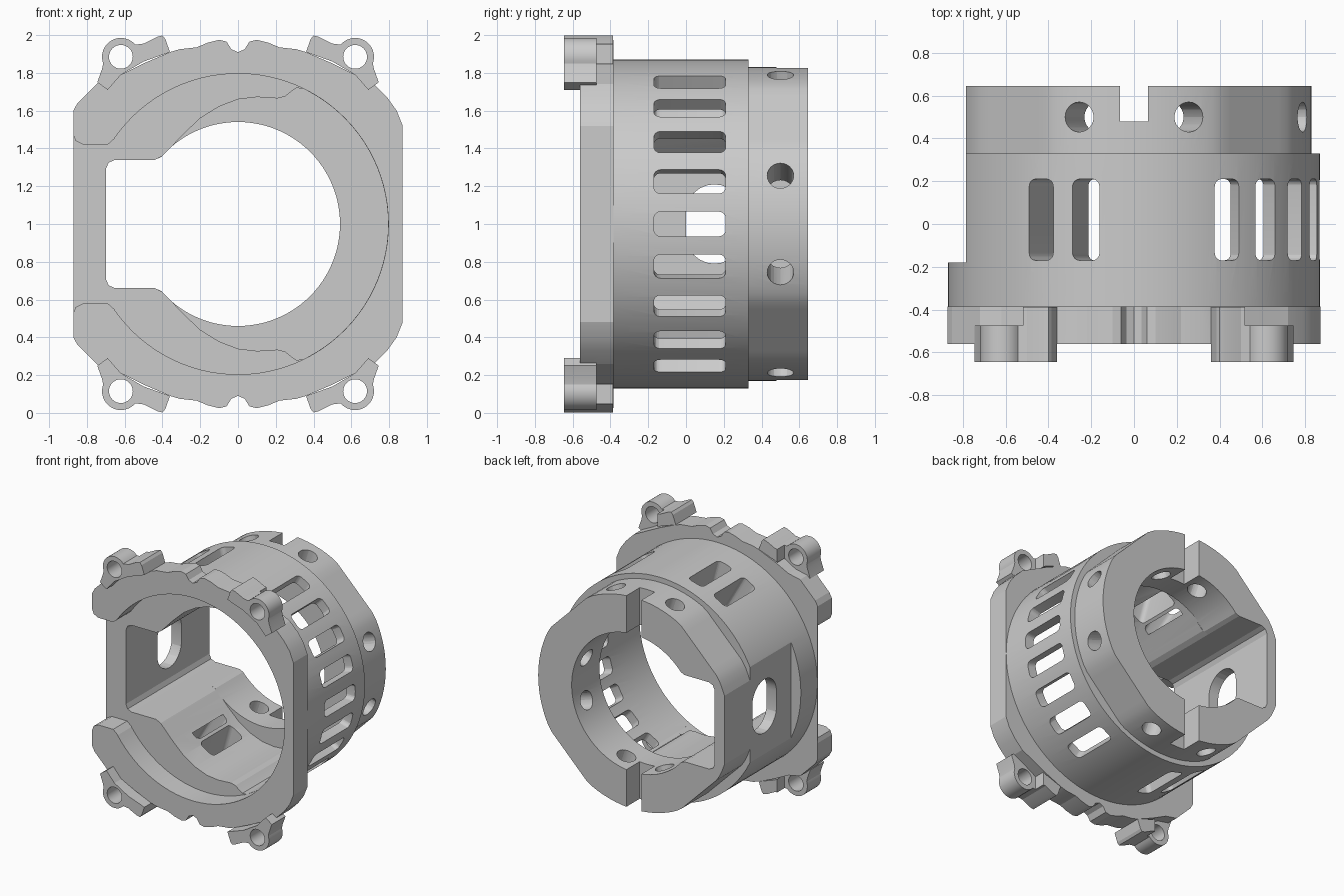
import bpy, bmesh
from math import sin, cos, radians, sqrt, pi
from mathutils import Matrix, Vector

if "Cube" in bpy.data.objects:
    bpy.data.objects.remove(bpy.data.objects["Cube"])

UP = Matrix.Translation((0, 0, 1))          # the ring axis runs along y at z = 1
SIDE = Matrix(((0, 1, 0, 0), (1, 0, 0, 0), (0, 0, 1, 0), (0, 0, 0, 1)))


def arc(r, a0, a1, n, cx=0, cz=0):
    return [(cx + r * cos(radians(a0 + (a1 - a0) * i / n)),
             cz + r * sin(radians(a0 + (a1 - a0) * i / n))) for i in range(n + 1)]


def circle(r, n=96, cx=0, cz=0):
    return arc(r, 0, 360, n, cx, cz)[:-1]


def flip(pts):
    return [(x, -z) for x, z in reversed(pts)]


def rounded(w, h, r, cx=0):
    out = []
    for i, (sx, sz) in enumerate(((1, 1), (-1, 1), (-1, -1), (1, -1))):
        out += arc(r, 90 * i, 90 * i + 90, 6, cx + sx * (w / 2 - r), sz * (h / 2 - r))
    keep = []
    for p in out:                            # drop doubled points on full-round ends
        if not any(abs(p[0] - q[0]) + abs(p[1] - q[1]) < 1e-5 for q in keep):
            keep.append(p)
    return keep


def solid(name, *parts):
    """Each part is (outline, start depth, end depth, matrix)."""
    bm = bmesh.new()
    for pts, d0, d1, m in parts:
        a = [bm.verts.new(m @ Vector((x, d0, z))) for x, z in pts]
        b = [bm.verts.new(m @ Vector((x, d1, z))) for x, z in pts]
        bm.faces.new(a)
        bm.faces.new(b[::-1])
        for i in range(len(a)):
            j = (i + 1) % len(a)
            bm.faces.new((a[j], a[i], b[i], b[j]))
    bmesh.ops.recalc_face_normals(bm, faces=bm.faces)
    me = bpy.data.meshes.new(name)
    bm.to_mesh(me)
    bm.free()
    ob = bpy.data.objects.new(name, me)
    bpy.context.collection.objects.link(ob)
    return ob


def combine(ob, other, op='DIFFERENCE'):
    mod = ob.modifiers.new('bool', 'BOOLEAN')
    mod.operation, mod.solver, mod.object = op, 'EXACT', other
    bpy.context.view_layer.objects.active = ob
    bpy.ops.object.modifier_apply(modifier=mod.name)
    bpy.data.objects.remove(other)


def radial(pts, r0, r1, deg):
    return (pts, r0, r1, UP @ Matrix.Rotation(-radians(deg), 4, 'Y') @ SIDE)


# Main barrel and the rear collar with its four flats
housing = solid('ring_housing', (circle(0.87), -0.39, 0.33, UP))
collar_pts = []
for i in range(96):
    a = 2 * pi * i / 96
    r = min(0.83, 0.797 * sqrt(2) / (abs(cos(a)) + abs(sin(a))))
    collar_pts.append((r * cos(a), r * sin(a)))
combine(housing, solid('collar', (collar_pts, 0.25, 0.645, UP)), 'UNION')

# Front flange with scalloped top and bottom
top = [(.872, .52), (.84, .60), (.79, .67), (.72, .74), (.62, .79), (.5, .85), (.36, .91),
       (.31, .925), (.22, .935), (.16, .96), (.1, .975), (.06, .965), (.035, .925), (0, .91)]
left = [(-x, z) for x, z in reversed(top[4:-1])] + [(-.72, .77), (-.85, .64), (-.872, .60)]
upper = top + left
combine(housing, solid('flange', (upper + flip(upper), -0.56, -0.385, UP)), 'UNION')

# Flange mouth, open to the left
lip = [(-.65, .455), (-.69, .42), (-.82, .42), (-.86, .44), (-.875, .48), (-1.1, .48)]
mouth = arc(0.796, -145, 145, 78) + lip + flip(lip)
combine(housing, solid('mouth_cut', (mouth, -1, -0.388, UP)))

# Inner chamber: round on the right, narrowing ramps and a square channel on the left
channel = [(-.44, .34), (-.65, .34), (-.685, .325), (-.70, .29)]
ramp = [(.35, .716), (.31, .72), (.28, .70), (.25, .675), (.21, .665), (.1, .672), (0, .66),
        (-.1, .622), (-.2, .56), (-.3, .465), (-.36, .40), (-.40, .36)] + channel
combine(housing, solid('chamber_cut', (arc(0.795, -62, 62, 34) + ramp + flip(ramp), -0.5, 0.3, UP)))

# Rear bore with the same channel
bore = arc(0.54, -139, 139, 74) + channel + flip(channel)
combine(housing, solid('bore_cut', (bore, 0.29, 1, UP)))

# Flat left side
combine(housing, solid('flat_cut', ([(-1.2, -1), (-.785, -1), (-.785, 1), (-1.2, 1)], -0.18, 1, UP)))

# Notches through the top and bottom of the collar
combine(housing, solid('notch_cut', ([(-.065, -1), (.065, -1), (.065, 1), (-.065, 1)], 0.48, 1, UP)))

# Long vent slots, round collar holes and the side window
slot = rounded(0.38, 0.13, 0.035, 0.02)
angles = list(range(-60, 61, 15)) + [105, 120, -105, -120]
combine(housing, solid('slot_cut', *[radial(slot, 0.56, 1.0, a) for a in angles]))
hole = circle(0.07, 24, 0.5)
combine(housing, solid('hole_cut', *[radial(hole, 0.45, 1.0, s * a)
                                     for a in (18, 72, 108) for s in (1, -1)]))
combine(housing, solid('window_cut', radial(rounded(0.3, 0.42, 0.1499, 0.15), 0.6, 1.0, 180)))

# Four screw ears, thinner behind the round lug
ear_pts = ([(.36, .91), (.385, .98), (.40, .998), (.43, .99), (.50, .955)]
           + arc(0.1, 140, -20, 16, .62, .885)
           + [(.72, .82), (.745, .75), (.69, .71), (.62, .79), (.5, .86)])
back = [(.52, .6), (1.1, .6), (1.1, 1.1), (.52, 1.1)]
for sx in (1, -1):
    for sz in (1, -1):
        place = UP @ Matrix.Diagonal((sx, 1, sz, 1))
        ear = solid('screw_ear', (ear_pts, -0.645, -0.387, place))
        combine(ear, solid('ear_back_cut', (back, -0.475, -0.2, place)))
        combine(housing, ear, 'UNION')
        combine(housing, solid('screw_cut', (circle(0.063, 32, .62, .885), -1, -0.3, place)))

# Smooth the round walls, keep the edges crisp
bpy.ops.object.select_all(action='DESELECT')
housing.select_set(True)
bpy.context.view_layer.objects.active = housing
bpy.ops.object.shade_smooth_by_angle(angle=radians(15))
